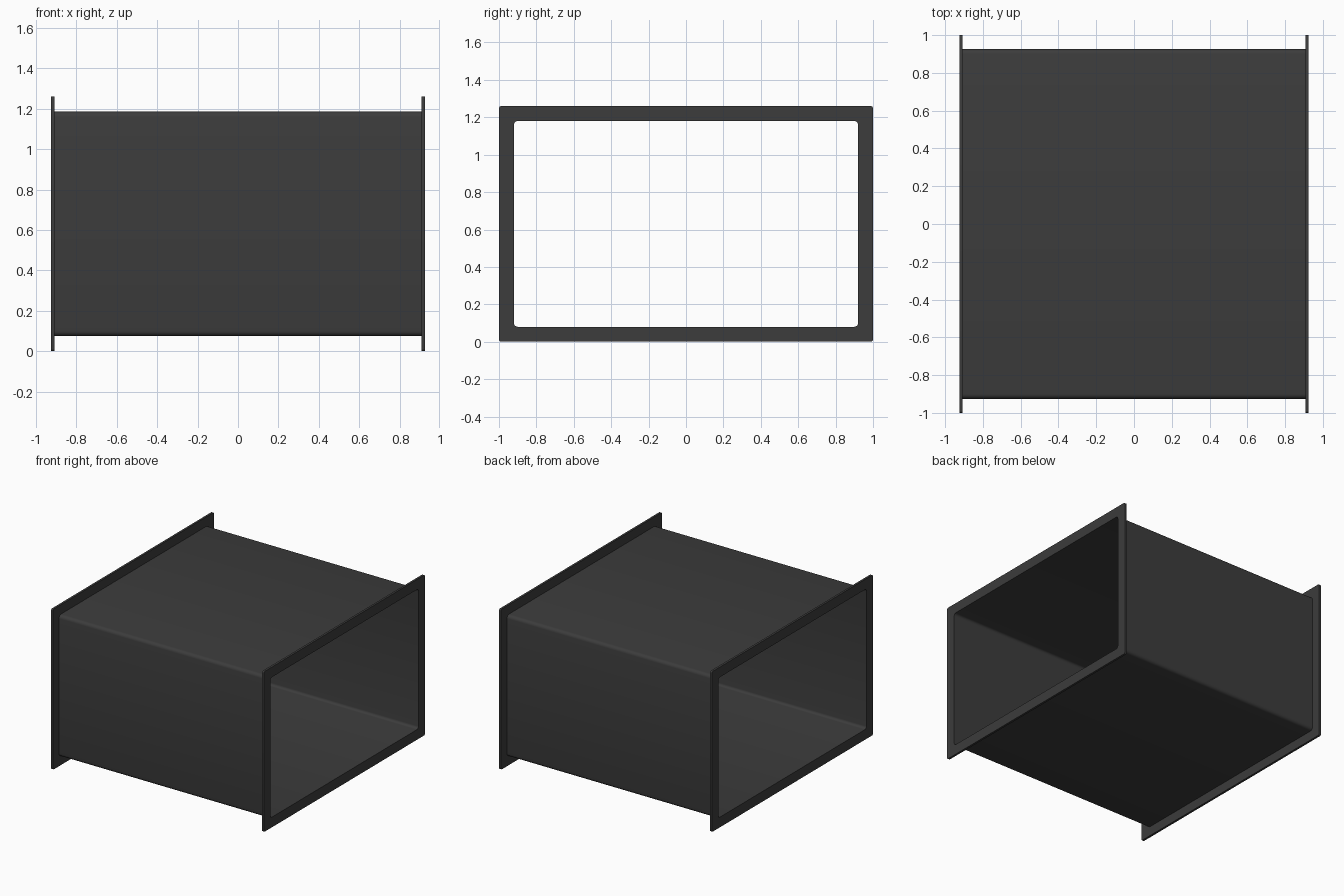
import bpy, bmesh, math

cube = bpy.data.objects.get("Cube")
if cube:
    bpy.data.objects.remove(cube, do_unlink=True)

HALF_LENGTH, MID_Z = 0.925, 0.63
INNER = (0.92, 0.55, 0.02)    # half width, half height, corner radius
WALL = (0.926, 0.556, 0.026)
RIM = (1.0, 0.63, 0.012)
FLANGE = 0.017

dark = bpy.data.materials.new("dark_grey_metal")
dark.use_nodes = True
colour = (0.045, 0.045, 0.045, 1)
dark.diffuse_color = colour
dark.node_tree.nodes["Principled BSDF"].inputs["Base Color"].default_value = colour


def rounded_loop(bm, x, size, steps=4):
    """Ring of vertices along a rounded rectangle in the YZ plane."""
    w, h, r = size
    ring = []
    for corner, (sy, sz) in enumerate([(1, 1), (-1, 1), (-1, -1), (1, -1)]):
        for i in range(steps + 1):
            a = (corner + i / steps) * math.pi / 2
            ring.append(bm.verts.new((x, sy * (w - r) + r * math.cos(a),
                                      MID_Z + sz * (h - r) + r * math.sin(a))))
    return ring


def sleeve(name, x0, x1, outer, inner):
    """Hollow rectangular tube between x0 and x1."""
    bm = bmesh.new()
    rings = [rounded_loop(bm, x, s) for x, s in
             [(x0, outer), (x1, outer), (x1, inner), (x0, inner)]]
    n = len(rings[0])
    for a, b in zip(rings, rings[1:] + rings[:1]):
        for i in range(n):
            j = (i + 1) % n
            bm.faces.new((a[i], a[j], b[j], b[i]))
    bmesh.ops.recalc_face_normals(bm, faces=bm.faces)
    mesh = bpy.data.meshes.new(name)
    bm.to_mesh(mesh)
    bm.free()
    mesh.materials.append(dark)
    obj = bpy.data.objects.new(name, mesh)
    bpy.context.collection.objects.link(obj)
    bpy.ops.object.select_all(action="DESELECT")
    obj.select_set(True)
    bpy.context.view_layer.objects.active = obj
    bpy.ops.object.shade_smooth_by_angle(angle=math.radians(30))


# Thin sheet duct running between the flanges
sleeve("duct_wall", -HALF_LENGTH + FLANGE, HALF_LENGTH - FLANGE, WALL, INNER)

# End flanges
sleeve("left_flange", HALF_LENGTH - FLANGE, HALF_LENGTH, RIM, INNER)
sleeve("right_flange", -HALF_LENGTH, -HALF_LENGTH + FLANGE, RIM, INNER)
